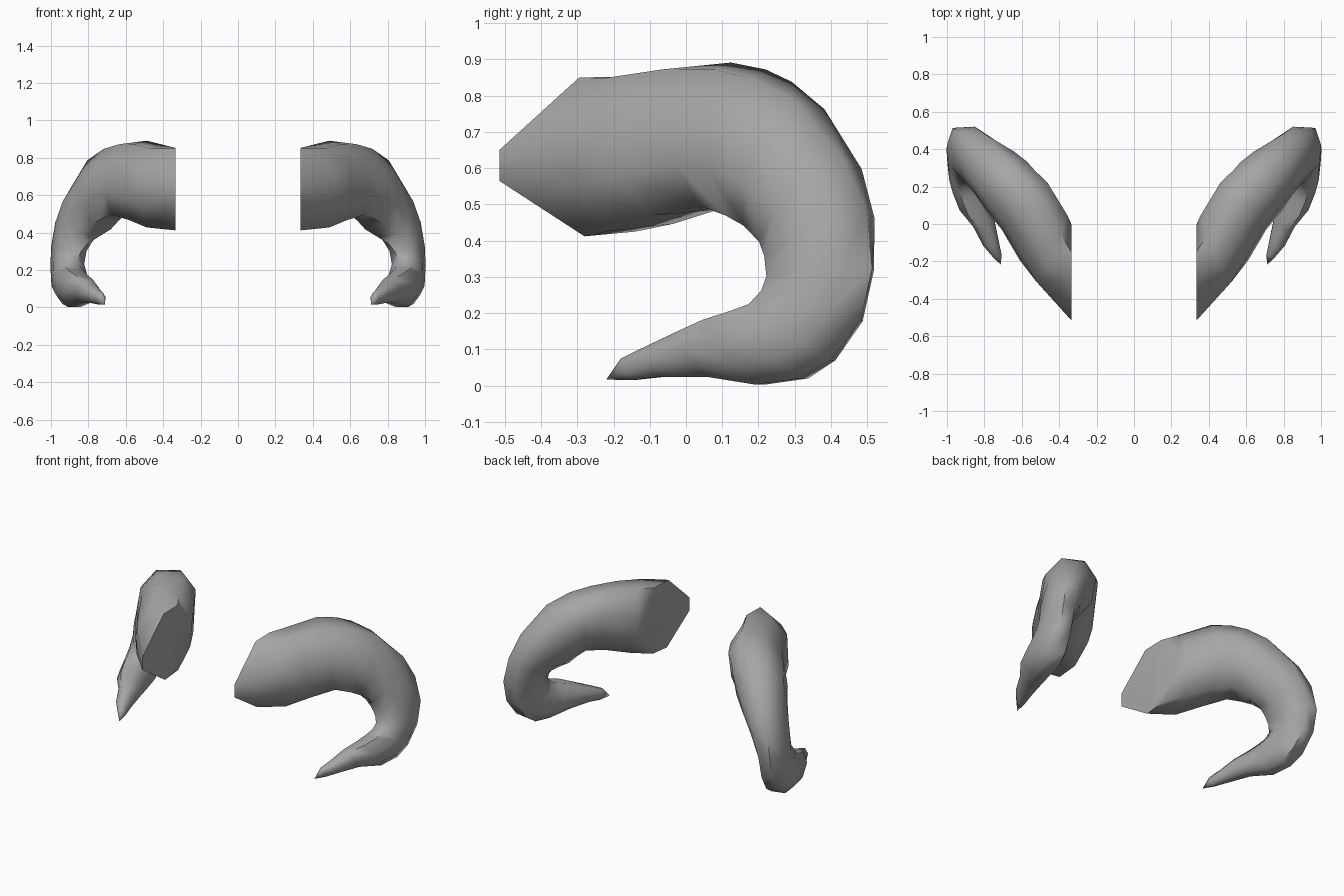
import bpy, bmesh, math
from mathutils import Vector

cube = bpy.data.objects.get("Cube")
if cube:
    bpy.data.objects.remove(cube, do_unlink=True)

# Single plain grey
grey = bpy.data.materials.new("horn_grey")
grey.use_nodes = True
COLOR = (0.38, 0.38, 0.38, 1)
grey.diffuse_color = COLOR
grey.node_tree.nodes["Principled BSDF"].inputs["Base Color"].default_value = COLOR

# Flat root outline (y, z), cut on a vertical plane
ROOT_X = 0.335
ROOT = [(-.295, .85), (-.515, .65), (-.515, .565), (-.28, .412),
        (-.14, .425), (-.02, .53), (0, .68), (-.15, .853)]

# Eight-sided section with flats: (share of depth, share of width)
SECTION = [(1, .47), (.4, 1), (-.4, 1), (-1, .47),
           (-1, -.47), (-.4, -1), (.4, -1), (1, -.47)]
SIDES = len(SECTION)

# Horn rings: outer-curve point, inner-curve point, half width toward the outside
RINGS = [
    ((.43, -.14, .858), (.45, -.12, .437), (.08, -.18, -.02)),
    ((.52, .03, .882), (.555, 0, .478), (.068, -.20, -.02)),
    ((.60, .15, .872), (.64, .11, .495), (.08, -.15, 0)),
    ((.67, .235, .843), (.69, .165, .465), (.103, -.12, .01)),
    ((.755, .34, .775), (.73, .20, .43), (.108, -.088, .025)),
    ((.85, .46, .61), (.80, .226, .385), (.102, -.052, .025)),
    ((.895, .51, .47), (.85, .226, .35), (.096, -.022, .018)),
    ((.93, .516, .32), (.88, .224, .30), (.085, -.005, .005)),
    ((.93, .485, .18), (.895, .21, .26), (.083, -.005, .005)),
    ((.915, .405, .07), (.89, .18, .225), (.09, -.015, 0)),
    ((.90, .325, .02), (.875, .13, .205), (.086, -.025, 0)),
    ((.875, .205, .003), (.85, .06, .182), (.075, -.03, 0)),
    ((.815, .07, .024), (.80, -.02, .147), (.055, -.022, 0)),
    ((.77, -.07, .024), (.765, -.11, .105), (.04, -.018, 0)),
    ((.735, -.15, .015), (.73, -.175, .075), (.022, -.01, 0)),
]
TIP = Vector((.71, -.22, .017))


def ring_points(outer, inner, side):
    """Section lying across the horn's path."""
    outer, inner, side = Vector(outer), Vector(inner), Vector(side)
    centre, spread = (outer + inner) / 2, (outer - inner) / 2
    return [centre + spread * d + side * w for d, w in SECTION]


def make_horn(name, sign):
    loops = [[Vector((ROOT_X, y, z)) for y, z in ROOT]]
    loops += [ring_points(*ring) for ring in RINGS]

    bm = bmesh.new()
    flip = lambda p: (p.x * sign, p.y, p.z)
    rows = [[bm.verts.new(flip(p)) for p in loop] for loop in loops]
    tip = bm.verts.new(flip(TIP))
    bm.faces.new(rows[0])
    for a, b in zip(rows, rows[1:]):
        for k in range(SIDES):
            n = (k + 1) % SIDES
            bm.faces.new((a[k], a[n], b[n], b[k]))
    for k in range(SIDES):
        bm.faces.new((rows[-1][k], rows[-1][(k + 1) % SIDES], tip))
    bmesh.ops.recalc_face_normals(bm, faces=bm.faces)

    mesh = bpy.data.meshes.new(name)
    bm.to_mesh(mesh)
    bm.free()
    mesh.materials.append(grey)
    obj = bpy.data.objects.new(name, mesh)
    bpy.context.collection.objects.link(obj)

    # Smooth sides, crisp rim around the flat root
    bpy.ops.object.select_all(action='DESELECT')
    obj.select_set(True)
    bpy.context.view_layer.objects.active = obj
    bpy.ops.object.shade_smooth_by_angle(angle=math.radians(60))


make_horn("left_horn", 1)
make_horn("right_horn", -1)
